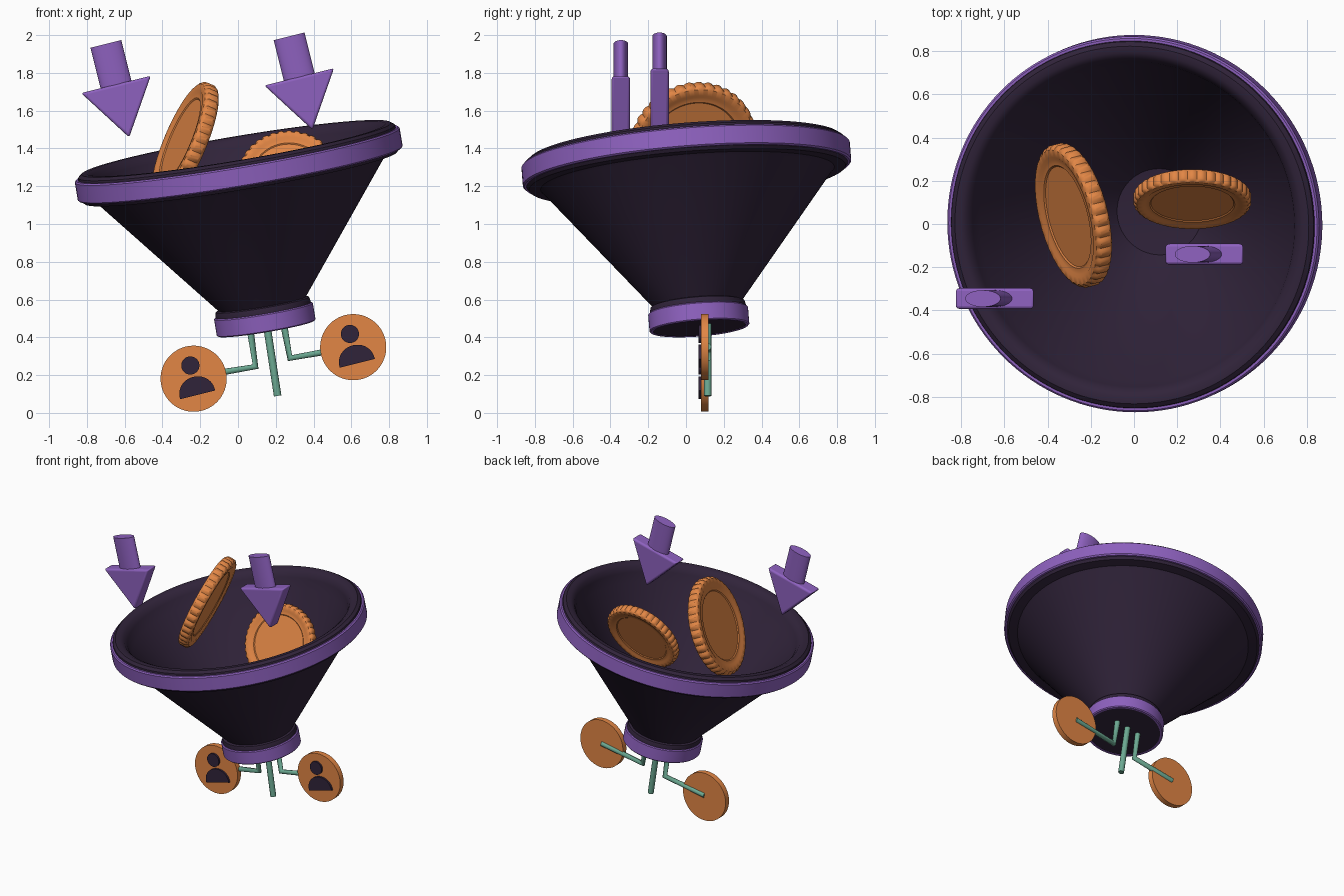
import bpy, bmesh, math
from mathutils import Vector, Matrix

if "Cube" in bpy.data.objects:
    bpy.data.objects.remove(bpy.data.objects["Cube"])

def material(name, rgb):
    m = bpy.data.materials.new(name)
    m.diffuse_color = (*rgb, 1)
    m.use_nodes = True
    m.node_tree.nodes["Principled BSDF"].inputs["Base Color"].default_value = m.diffuse_color
    return m

ORANGE = material("orange", (0.76, 0.24, 0.06))
PURPLE = material("purple", (0.27, 0.12, 0.52))
DARK = material("dark_plum", (0.03, 0.017, 0.042))
GREEN = material("green", (0.15, 0.40, 0.29))

def finish(name, bm, mat, matrix=Matrix(), bevel=0):
    bmesh.ops.recalc_face_normals(bm, faces=bm.faces)
    mesh = bpy.data.meshes.new(name)
    bm.to_mesh(mesh)
    bm.free()
    mesh.materials.append(mat)
    ob = bpy.data.objects.new(name, mesh)
    bpy.context.collection.objects.link(ob)
    ob.matrix_world = matrix
    if bevel:
        b = ob.modifiers.new("bevel", 'BEVEL')
        b.width, b.segments, b.limit_method = bevel, 3, 'ANGLE'
    bpy.ops.object.select_all(action='DESELECT')
    ob.select_set(True)
    bpy.context.view_layer.objects.active = ob
    bpy.ops.object.shade_smooth_by_angle(angle=math.radians(35))
    return ob

def lathe(name, profile, mat, matrix, n=96, closed=False, wobble=lambda r, a: r):
    """Revolve (radius, z) points; radius 0 makes a pole."""
    bm = bmesh.new()
    rings = []
    for r, z in profile:
        if r == 0:
            rings.append([bm.verts.new((0, 0, z))] * n)
            continue
        ring = []
        for i in range(n):
            a = math.tau * i / n
            q = wobble(r, a)
            ring.append(bm.verts.new((q * math.cos(a), q * math.sin(a), z)))
        rings.append(ring)
    pairs = list(zip(rings, rings[1:]))
    if closed:
        pairs.append((rings[-1], rings[0]))
    for p, q in pairs:
        for i in range(n):
            j = (i + 1) % n
            bm.faces.new(list(dict.fromkeys((p[i], p[j], q[j], q[i]))))
    return finish(name, bm, mat, matrix)

def prism(name, pts, y0, y1, mat, matrix, bevel=0):
    """Extrude an outline in x, z from y0 to y1."""
    bm = bmesh.new()
    f = bm.faces.new([bm.verts.new((x, y0, z)) for x, z in pts])
    ext = bmesh.ops.extrude_face_region(bm, geom=[f])
    bmesh.ops.translate(bm, vec=(0, y1 - y0, 0),
                        verts=[v for v in ext['geom'] if isinstance(v, bmesh.types.BMVert)])
    return finish(name, bm, mat, matrix, bevel)

def tube(name, pts, radius):
    c = bpy.data.curves.new(name, 'CURVE')
    c.dimensions, c.bevel_depth, c.bevel_resolution, c.use_fill_caps = '3D', radius, 4, True
    s = c.splines.new('POLY')
    s.points.add(len(pts) - 1)
    for p, co in zip(s.points, pts):
        p.co = (*co, 1)
    c.materials.append(GREEN)
    ob = bpy.data.objects.new(name, c)
    bpy.context.collection.objects.link(ob)

def facing(normal, loc):
    return Matrix.Translation(loc) @ Vector(normal).to_track_quat('Z', 'Y').to_matrix().to_4x4()

def circle(r, n=48, cx=0, cz=0):
    return [(cx + r * math.cos(math.tau * i / n), cz + r * math.sin(math.tau * i / n)) for i in range(n)]

# tilted funnel: hollow cone with rolled lip and closed spout
axis = facing((-0.168, -0.08, 1), (0, 0, 1.34))
lathe("funnel_body", [(0, -0.74), (0.2, -0.72), (0.735, -0.06), (0.755, 0.01), (0.775, 0.045),
      (0.80, 0.06), (0.83, 0.06), (0.85, 0.045), (0.855, 0.02), (0.855, -0.075), (0.84, -0.095),
      (0.78, -0.1), (0.765, -0.115), (0.235, -0.775), (0.25, -0.78), (0.255, -0.80),
      (0.255, -0.905), (0, -0.905)], DARK, axis, 128)
def band(name, r, w, z0, z1, c):
    lathe(name, [(r - w, z0), (r - c, z0), (r, z0 + c), (r, z1 - c), (r - c, z1), (r - w, z1)],
          PURPLE, axis, 128, closed=True)
band("rim_band", 0.872, 0.025, -0.078, 0.032, 0.008)
band("spout_band", 0.265, 0.02, -0.908, -0.81, 0.006)

# coins: scalloped edge, raised rim and recessed faces on both sides
def coin(name, r, t, normal, loc, ribs=38):
    h = t / 2
    half = [(0, h * .65), (.70 * r, h * .65), (.72 * r, h * .8), (.80 * r, h * .8),
            (.84 * r, h), (.94 * r, h), (.975 * r, h * .85), (r, h * .55)]
    prof = half + [(a, -b) for a, b in reversed(half)]
    scallop = lambda q, a: q if q < .96 * r else q - .03 * r * (1 - abs(math.sin(a * ribs / 2)))
    lathe(name, prof, ORANGE, facing(normal, loc), ribs * 6, wobble=scallop)
coin("large_coin", 0.34, 0.08, (-0.895, -0.23, 0.38), (-0.28, 0.04, 1.43))
coin("small_coin", 0.273, 0.066, (0, -0.905, 0.42), (0.27, 0.115, 1.24))

# arrows pointing into the funnel
tilt = Matrix.Rotation(math.radians(-14), 4, 'Y')
for side, loc in (("left", (-0.645, -0.345, 1.735)), ("right", (0.325, -0.14, 1.775))):
    m = Matrix.Translation(loc) @ tilt
    prism(side + "_arrow_head", [(-0.19, 0.004), (0, -0.285), (0.19, 0.004)], -0.049, 0.049,
          PURPLE, m, 0.014)
    lathe(side + "_arrow_shaft", [(0, -0.05), (0.084, -0.05), (0.084, 0.225), (0, 0.225)],
          PURPLE, m @ Matrix.Diagonal((1, 0.46, 1, 1)), 48)

# round badges with a person figure on the front
shoulders = [(0.096 * math.cos(math.pi * i / 24), -0.088 + 0.098 * math.sin(math.pi * i / 24) ** 0.9)
             for i in range(25)]
for side, x, z in (("left", -0.235, 0.181), ("right", 0.61, 0.348)):
    m = Matrix.Translation((x, 0.10, z)) @ tilt
    prism(side + "_badge", circle(0.175, 64), -0.02, 0.02, ORANGE, m)
    prism(side + "_figure_head", circle(0.048, 40, 0, 0.072), -0.034, -0.015, DARK, m)
    prism(side + "_figure_shoulders", shoulders, -0.034, -0.015, DARK, m)

# green connector pipes below the spout
y = 0.115
tube("middle_pipe", [(0.15, y, 0.48), (0.21, y, 0.09)], 0.02)
tube("left_pipe", [(0.06, y, 0.47), (0.093, y, 0.245), (-0.235, y, 0.19)], 0.019)
tube("right_pipe", [(0.24, y, 0.48), (0.275, y, 0.29), (0.61, y, 0.35)], 0.019)
